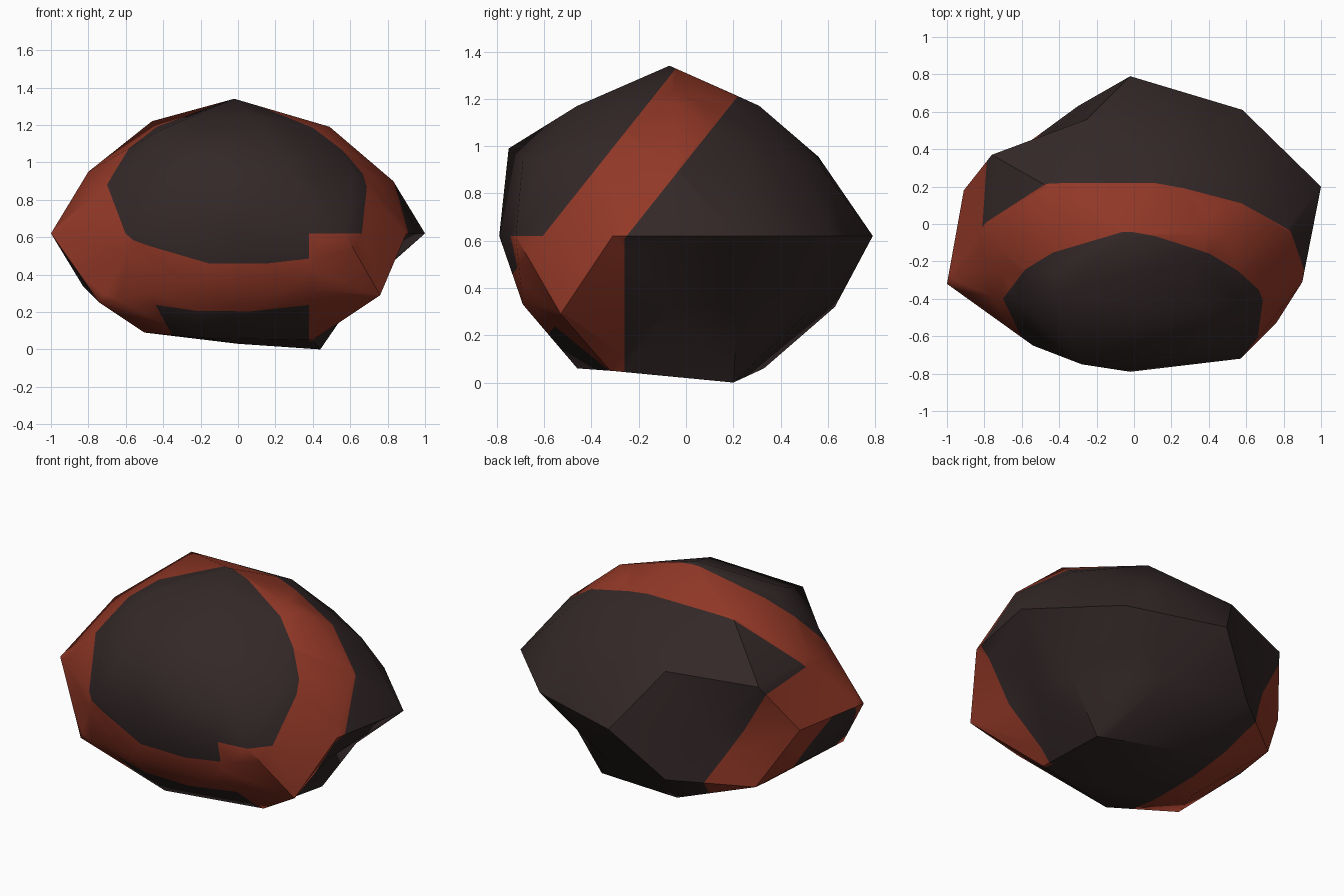
import bpy, bmesh, math
from mathutils import Vector

if "Cube" in bpy.data.objects:
    bpy.data.objects.remove(bpy.data.objects["Cube"])

CENTRE = Vector((0, 0, 0.62))

# Rock corners, ring by ring (a chipped, squashed 42-point ball)
TOP = [(-.02, -.07, 1.34), (-.46, .2, 1.22), (.155, .31, 1.17), (.49, -.05, 1.19),
       (.15, -.46, 1.17), (-.42, -.37, 1.17)]
UPPER = [(-.28, -.75, .99), (.27, -.69, .94), (.62, -.44, .95), (.83, -.05, .9), (.66, .27, .96),
         (.25, .58, .9), (-.25, .56, .955), (-.76, .37, .92), (-.8, -.07, .95), (-.62, -.42, .95)]
EQUATOR = [(-1, -.32), (-.54, -.65), (-.02, -.79), (.57, -.72), (.9, -.31),
           (1, .2), (.58, .61), (-.02, .79), (-.48, .47), (-.91, .18)]
LOWER = [(-.74, -.49, .25), (-.26, -.69, .34), (.28, -.69, .33), (.76, -.53, .29), (.66, -.07, .33),
         (.66, .22, .32), (.22, .52, .3), (-.3, .63, .32), (-.71, .33, .27), (-.83, -.06, .34)]
BOTTOM = [(.44, .2, 0), (-.17, .33, .06), (-.5, -.08, .09), (-.18, -.46, .06),
          (.4, -.32, .05), (0, -.05, .03)]
corners = [Vector(p) for p in TOP + UPPER + [(x, y, .62) for x, y in EQUATOR] + LOWER + BOTTOM]

# Join the corners as a round ball first, then move them to the chipped shape
bm = bmesh.new()
target = {}
for p in corners:
    d = p - CENTRE
    d = Vector((d.x, d.y / .79, d.z / .68)).normalized()
    target[bm.verts.new(d)] = p
bmesh.ops.convex_hull(bm, input=bm.verts[:])
for v, p in target.items():
    v.co = p
bmesh.ops.recalc_face_normals(bm, faces=bm.faces[:])

# Cut the outlines of the rust stripes into the faces
SLAB = Vector((0, -.78, .62))      # tilted stripe over the top and front
SIDE = Vector((1, 0, .55))         # stripe down the left side


def cut(normal, dist):
    n = normal.normalized()
    geom = bm.verts[:] + bm.edges[:] + bm.faces[:]
    bmesh.ops.bisect_plane(bm, geom=geom, dist=1e-5, plane_no=n,
                           plane_co=n * (dist / normal.length))


for normal, dist in [(SLAB, .58), (SLAB, .857), (SIDE, -.31), (SIDE, -.615),
                     (Vector((0, 1, 0)), -.26), (Vector((1, 0, 0)), .38)]:
    cut(normal, dist)


def is_rust(c):
    if .58 < c.dot(SLAB) < .857:
        return True
    side = c.dot(SIDE)
    if side < -.31:
        return side > -.615 or c.z > .6 or c.y < -.42
    return c.z < .62 and c.x > .38 and c.y < -.26


for f in bm.faces:
    f.material_index = int(is_rust(f.calc_center_median()))

mesh = bpy.data.meshes.new("rock")
bm.to_mesh(mesh)
bm.free()
for name, col in [("dark stone", (.034, .021, .021, 1)), ("rust red", (.29, .04, .02, 1))]:
    mat = bpy.data.materials.new(name)
    mat.diffuse_color = col
    mat.use_nodes = True
    mat.node_tree.nodes["Principled BSDF"].inputs["Base Color"].default_value = mat.diffuse_color
    mesh.materials.append(mat)

rock = bpy.data.objects.new("rock", mesh)
bpy.context.collection.objects.link(rock)
bpy.context.view_layer.objects.active = rock
rock.select_set(True)
bpy.ops.object.shade_smooth_by_angle(angle=math.radians(38))
